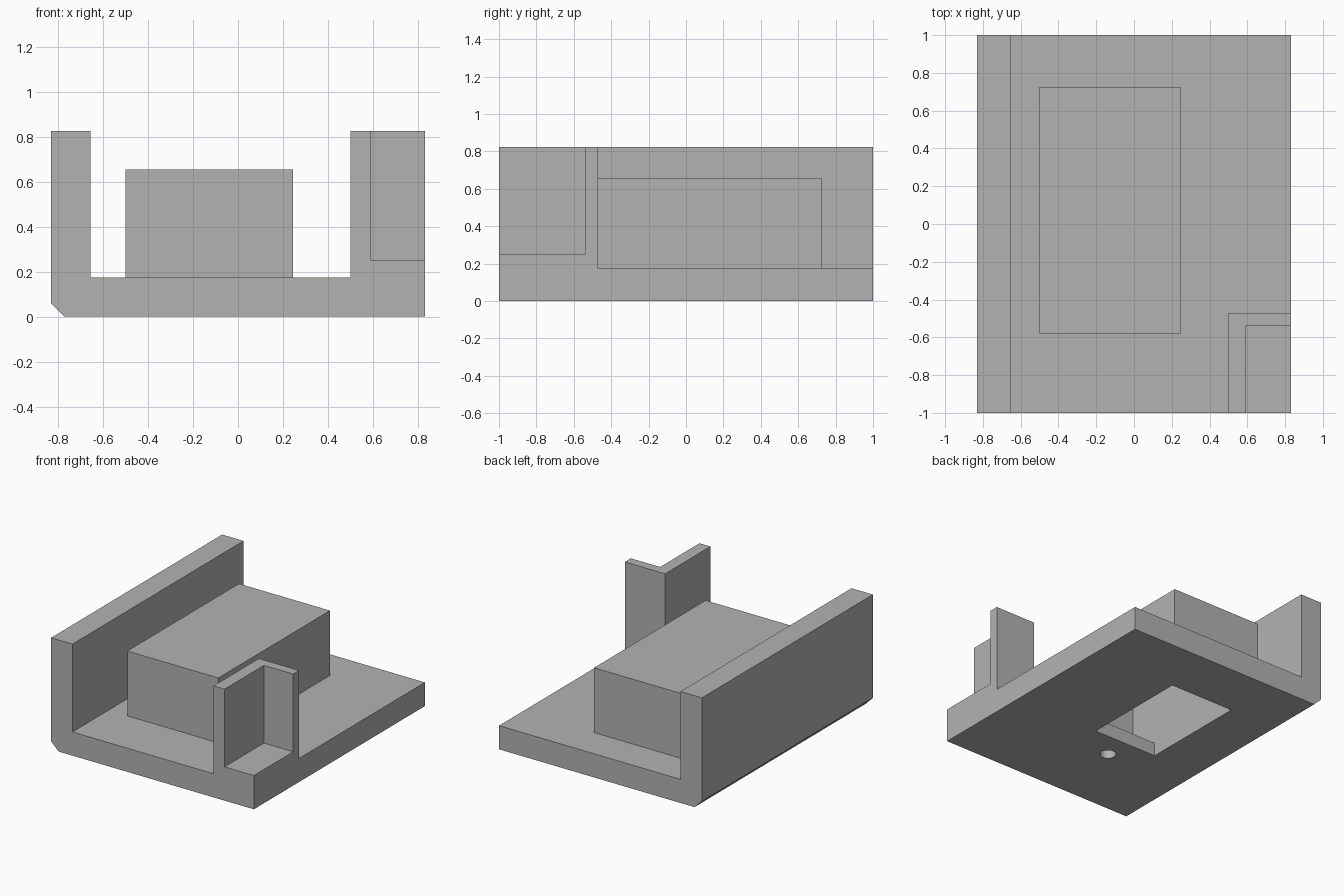
import bpy, bmesh
from mathutils import Vector

cube = bpy.data.objects.get("Cube")
if cube:
    bpy.data.objects.remove(cube, do_unlink=True)

grey = bpy.data.materials.new("plain grey")
grey.use_nodes = True
colour = (0.45, 0.45, 0.45, 1)
grey.diffuse_color = colour
grey.node_tree.nodes["Principled BSDF"].inputs["Base Color"].default_value = colour


def add_object(name, bm):
    bmesh.ops.recalc_face_normals(bm, faces=bm.faces)
    mesh = bpy.data.meshes.new(name)
    bm.to_mesh(mesh)
    bm.free()
    mesh.materials.append(grey)
    obj = bpy.data.objects.new(name, mesh)
    bpy.context.collection.objects.link(obj)
    return obj


def prism(name, points, direction):
    """Extrude a closed outline along a direction."""
    bm = bmesh.new()
    face = bm.faces.new([bm.verts.new(p) for p in points])
    grown = bmesh.ops.extrude_face_region(bm, geom=[face], use_keep_orig=True)
    moved = [g for g in grown["geom"] if isinstance(g, bmesh.types.BMVert)]
    bmesh.ops.translate(bm, verts=moved, vec=Vector(direction))
    return add_object(name, bm)


def box(name, x, y, z):
    outline = [(x[i], y[j], z[0]) for i, j in ((0, 0), (1, 0), (1, 1), (0, 1))]
    return prism(name, outline, (0, 0, z[1] - z[0]))


def cut(obj, cutter):
    mod = obj.modifiers.new("cut " + cutter.name, 'BOOLEAN')
    mod.operation = 'DIFFERENCE'
    mod.solver = 'EXACT'
    mod.object = cutter
    cutter.hide_render = True
    cutter.hide_set(True)


FLOOR, TOP, SIDE, CHAMFER = 0.175, 0.825, 0.83, 0.06

# Base plate and side wall in one profile, with a chamfered lower corner
profile = [(-SIDE + CHAMFER, 0), (SIDE, 0), (SIDE, FLOOR), (-0.655, FLOOR),
           (-0.655, TOP), (-SIDE, TOP), (-SIDE, CHAMFER)]
base = prism("base_with_side_wall", [(x, -1, z) for x, z in profile], (0, 2, 0))

# Raised hollow housing
housing = box("raised_housing", (-0.5, 0.245), (-0.58, 0.725), (FLOOR, 0.655))

# Corner bracket and the low pad inside it
bracket_outline = [(0.5, -1), (0.59, -1), (0.59, -0.54), (SIDE, -0.54),
                   (SIDE, -0.47), (0.5, -0.47)]
prism("corner_bracket", [(x, y, FLOOR) for x, y in bracket_outline], (0, 0, TOP - FLOOR))
box("bracket_pad", (0.59, SIDE), (-1, -0.54), (FLOOR, 0.25))

# Cavity, underside opening and screw hole
cavity = box("cavity_cutter", (-0.385, 0.14), (-0.47, 0.575), (0.1, 0.54))
opening = box("opening_cutter", (-0.385, 0.14), (-0.24, 0.575), (-0.1, 0.15))
bm = bmesh.new()
bmesh.ops.create_cone(bm, cap_ends=True, segments=32, radius1=0.055, radius2=0.055, depth=0.3)
bmesh.ops.translate(bm, verts=bm.verts, vec=(-0.128, -0.43, 0))
screw_hole = add_object("screw_hole_cutter", bm)

for cutter in (cavity, opening, screw_hole):
    cut(base, cutter)
cut(housing, cavity)

# Bake the cuts and drop the cutters
bpy.context.view_layer.update()
graph = bpy.context.evaluated_depsgraph_get()
for obj in (base, housing):
    baked = bpy.data.meshes.new_from_object(obj.evaluated_get(graph))
    obj.modifiers.clear()
    obj.data = baked
for cutter in (cavity, opening, screw_hole):
    bpy.data.objects.remove(cutter, do_unlink=True)
